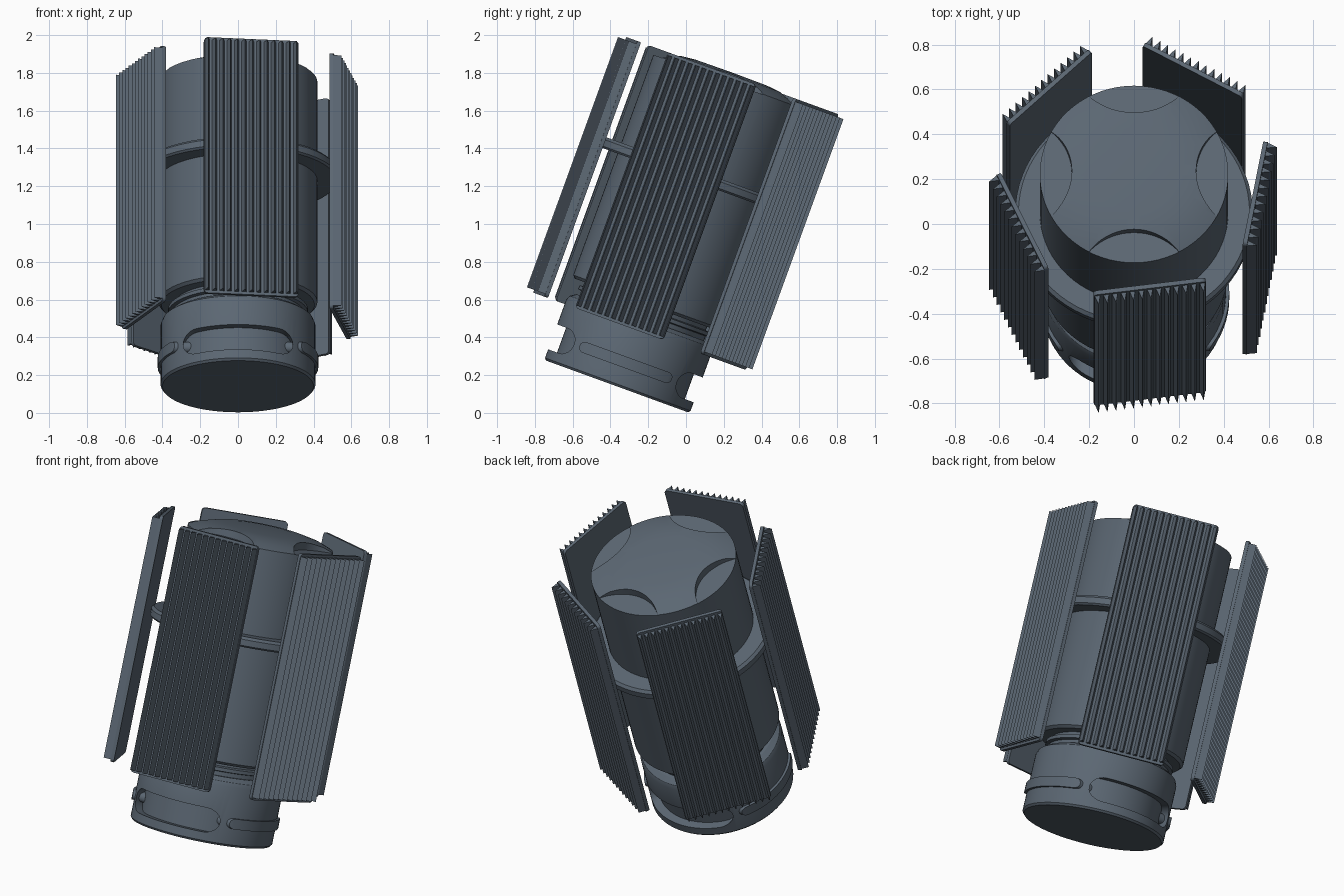
import bpy, bmesh, math
from mathutils import Matrix, Vector

if "Cube" in bpy.data.objects:
    bpy.data.objects.remove(bpy.data.objects["Cube"], do_unlink=True)

slate = bpy.data.materials.new("slate_metal")
slate.use_nodes = True
slate.diffuse_color = (0.105, 0.135, 0.17, 1)
slate.node_tree.nodes["Principled BSDF"].inputs["Base Color"].default_value = slate.diffuse_color

# Everything is built upright on its own axis, then leaned back
LEAN = Matrix.Translation((0, -0.365, 0.14)) @ Matrix.Rotation(math.radians(-20), 4, 'X')


def finish(name, bm):
    bmesh.ops.recalc_face_normals(bm, faces=bm.faces[:])
    mesh = bpy.data.meshes.new(name)
    bm.to_mesh(mesh)
    bm.free()
    mesh.materials.append(slate)
    obj = bpy.data.objects.new(name, mesh)
    bpy.context.collection.objects.link(obj)
    return obj


def lathe(name, profile, steps=72):
    """Revolve a (radius, height) profile around the axis."""
    bm = bmesh.new()
    verts = [bm.verts.new((r, 0, h)) for r, h in profile]
    edges = [bm.edges.new(pair) for pair in zip(verts, verts[1:])]
    bmesh.ops.spin(bm, geom=verts + edges, cent=(0, 0, 0), axis=(0, 0, 1),
                   angle=math.tau, steps=steps)
    bmesh.ops.remove_doubles(bm, verts=bm.verts[:], dist=1e-5)
    return finish(name, bm)


def prism(bm, outline, start, end):
    """Extrude an outline of 3D points between two offsets."""
    a = [bm.verts.new(Vector(p) + Vector(start)) for p in outline]
    b = [bm.verts.new(Vector(p) + Vector(end)) for p in outline]
    bm.faces.new(a)
    bm.faces.new(b[::-1])
    for i in range(len(a)):
        j = (i + 1) % len(a)
        bm.faces.new((a[i], b[i], b[j], a[j]))


def rounded_rect(half_w, low, high, radius, steps=6):
    """Rounded rectangle in the y-z plane."""
    mid, half_h = (low + high) / 2, (high - low) / 2
    points = []
    for quarter, (sy, sz) in enumerate([(1, 1), (-1, 1), (-1, -1), (1, -1)]):
        for k in range(steps + 1):
            a = math.pi / 2 * (quarter + k / steps)
            points.append((0, sy * (half_w - radius) + radius * math.cos(a),
                           mid + sz * (half_h - radius) + radius * math.sin(a)))
    return points


def plate(name, outline, inner, outer, angle):
    bm = bmesh.new()
    prism(bm, outline, (inner, 0, 0), (outer, 0, 0))
    bm.transform(Matrix.Rotation(angle, 4, 'Z'))
    return finish(name, bm)


def boolean(target, tool, operation):
    mod = target.modifiers.new("cut", 'BOOLEAN')
    mod.operation, mod.object, mod.solver = operation, tool, 'EXACT'
    bpy.context.view_layer.objects.active = target
    bpy.ops.object.modifier_apply(modifier=mod.name)
    bpy.data.objects.remove(tool, do_unlink=True)


parts = []

# Base with long rounded slots at front and back
base = lathe("base", [(0, 0), (0.4, 0), (0.41, 0.012), (0.41, 0.34), (0.4, 0.365),
                      (0.37, 0.385), (0, 0.385)])
for angle in (math.pi / 2, -math.pi / 2):
    boolean(base, plate("slot_cutter", rounded_rect(0.29, 0.06, 0.2, 0.069), 0.2, 0.6, angle),
            'DIFFERENCE')
parts.append(base)
parts.append(lathe("slot_floor", [(0, 0.02), (0.36, 0.02), (0.36, 0.37), (0, 0.37)]))

# Raised bars on both sides of the base
for side, angle in (("left", 0), ("right", math.pi)):
    bar = plate(side + "_side_bar", rounded_rect(0.26, 0.105, 0.165, 0.028), 0.25, 0.5, angle)
    boolean(bar, lathe("bar_limit", [(0, 0), (0.425, 0), (0.425, 0.4), (0, 0.4)]), 'INTERSECT')
    parts.append(bar)

# Stepped neck
parts.append(lathe("neck", [(0, 0.37), (0.35, 0.37), (0.35, 0.41), (0.37, 0.415),
                            (0.37, 0.435), (0.34, 0.44), (0.34, 0.48), (0, 0.48)]))

# Main body with a low crown and four round scoops in its rim
TOP = 1.718
body = lathe("body", [(0, 0.46), (0.405, 0.46), (0.42, 0.475), (0.42, TOP), (0.36, 1.742),
                      (0.28, 1.76), (0.2, 1.768), (0, 1.77)])
for k in range(4):
    a = k * math.pi / 2
    bm = bmesh.new()
    bmesh.ops.create_cone(bm, cap_ends=True, segments=64, radius1=0.265, radius2=0.265, depth=0.2,
                          matrix=Matrix.Translation((0.542 * math.cos(a), 0.542 * math.sin(a),
                                                     TOP - 0.002 + 0.1)))
    boolean(body, finish("scoop_cutter", bm), 'DIFFERENCE')
parts.append(body)

# Flange that carries the fin panels
parts.append(lathe("flange", [(0.4, 1.16), (0.52, 1.16), (0.53, 1.17), (0.53, 1.205),
                              (0.515, 1.22), (0.4, 1.22), (0.4, 1.16)]))

# Five panels with sharp cooling fins
FINS, HALF = 13, 0.252
for k in range(5):
    angle = math.radians(-82.7 + 72 * k)
    parts.append(plate(f"panel_{k + 1}", rounded_rect(HALF, 0.315, 1.755, 0.02), 0.54, 0.56, angle))
    bm = bmesh.new()
    base_half = 0.014
    for i in range(FINS):
        y = (HALF - base_half - 0.002) * (2 * i / (FINS - 1) - 1)
        tri = [(0.555, y - base_half, 0), (0.603, y, 0), (0.555, y + base_half, 0)]
        prism(bm, tri, (0, 0, 0.33), (0, 0, 1.74))
    bm.transform(Matrix.Rotation(angle, 4, 'Z'))
    parts.append(finish(f"panel_fins_{k + 1}", bm))

# Lean the whole assembly and shade it
bpy.ops.object.select_all(action='DESELECT')
for obj in parts:
    obj.data.transform(LEAN)
    obj.select_set(True)
bpy.context.view_layer.objects.active = parts[0]
bpy.ops.object.shade_smooth_by_angle(angle=math.radians(30))
